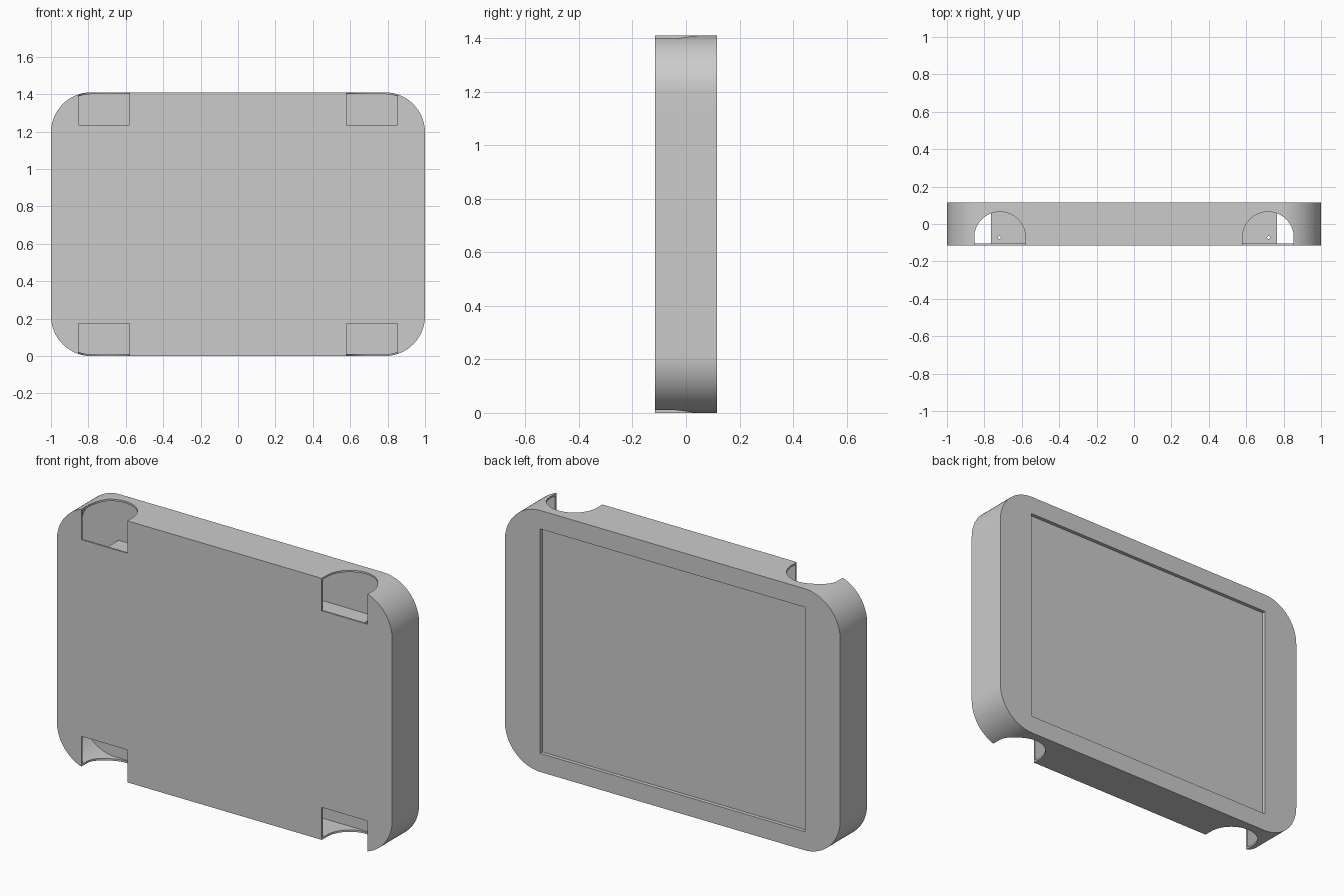
import bpy, bmesh, math

cube = bpy.data.objects.get("Cube")
if cube:
    bpy.data.objects.remove(cube, do_unlink=True)

HEIGHT, DEPTH, WALL, RADIUS = 1.41, 0.115, 0.01, 0.215
MID = HEIGHT / 2

grey = bpy.data.materials.new("plain grey")
grey.use_nodes = True
grey.diffuse_color = (0.6, 0.6, 0.6, 1)
grey.node_tree.nodes["Principled BSDF"].inputs["Base Color"].default_value = (0.6, 0.6, 0.6, 1)


def prism(name, points, direction):
    """Solid made by pushing a flat outline along a direction."""
    bm = bmesh.new()
    face = bm.faces.new([bm.verts.new(p) for p in points])
    moved = bmesh.ops.extrude_face_region(bm, geom=[face])["geom"]
    bmesh.ops.translate(bm, vec=direction,
                        verts=[v for v in moved if isinstance(v, bmesh.types.BMVert)])
    bmesh.ops.recalc_face_normals(bm, faces=bm.faces)
    mesh = bpy.data.meshes.new(name)
    bm.to_mesh(mesh)
    bm.free()
    mesh.materials.append(grey)
    obj = bpy.data.objects.new(name, mesh)
    bpy.context.collection.objects.link(obj)
    return obj


def slab(name, half_x, low_z, high_z, front, back, radius=0, steps=20):
    """Upright plate with rounded or square corners."""
    points = []
    middle, half_z = (low_z + high_z) / 2, (high_z - low_z) / 2
    for k, (sx, sz) in enumerate([(1, 1), (-1, 1), (-1, -1), (1, -1)]):
        for i in range(steps + 1 if radius else 1):
            a = math.pi / 2 * (k + i / steps)
            points.append((sx * (half_x - radius) + radius * math.cos(a), front,
                           middle + sz * (half_z - radius) + radius * math.sin(a)))
    return prism(name, points, (0, back - front, 0))


def cut(target, cutter):
    mod = target.modifiers.new("cut", 'BOOLEAN')
    mod.operation = 'DIFFERENCE'
    mod.solver = 'EXACT'
    mod.object = cutter
    bpy.context.view_layer.objects.active = target
    bpy.ops.object.modifier_apply(modifier=mod.name)
    bpy.data.objects.remove(cutter, do_unlink=True)


# Hollow case with a shallow screen recess in its back
case = slab("case", 1, 0, HEIGHT, -DEPTH, DEPTH, RADIUS)
cut(case, slab("cavity", 1 - WALL, WALL, HEIGHT - WALL, -DEPTH + WALL, 0.075, RADIUS - WALL))
cut(case, slab("screen_recess", 0.79, 0.1, 1.31, 0.095, 0.2))

# Inner block filling the middle of the case
block = slab("inner_block", 0.765, MID - 0.478, MID + 0.478, -DEPTH + WALL / 2, 0.08)

for side in (-1, 1):
    # Arched notches at the four corners
    for low in (-0.1, 1.235):
        arch = [(side * 0.717 + 0.137 * math.cos(math.pi * i / 32),
                 -0.072 + 0.137 * math.sin(math.pi * i / 32), low) for i in range(33)]
        arch += [(side * 0.717 - 0.137, -0.2, low), (side * 0.717 + 0.137, -0.2, low)]
        cut(case, prism("notch", arch, (0, 0, 0.275)))
    # Narrow cord hole through the block
    ring = [(side * 0.72 + 0.008 * math.cos(math.pi * i / 6),
             -0.072 + 0.008 * math.sin(math.pi * i / 6), -0.1) for i in range(12)]
    cut(block, prism("cord_hole", ring, (0, 0, 2)))

# Smooth the curved walls, keep the edges crisp
for obj in bpy.context.selected_objects:
    obj.select_set(False)
for obj in (case, block):
    obj.select_set(True)
bpy.context.view_layer.objects.active = case
bpy.ops.object.shade_smooth_by_angle(angle=math.radians(30))
